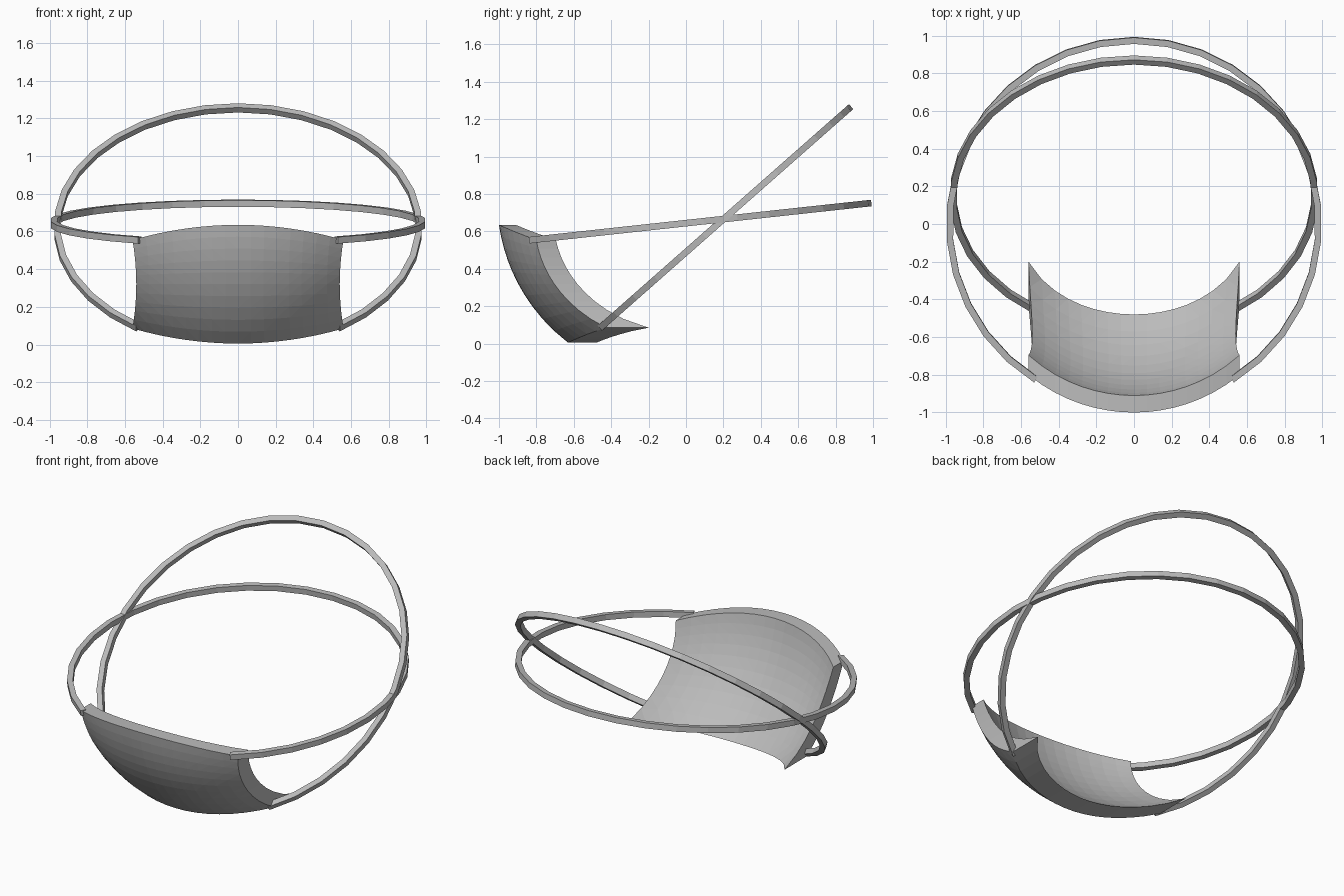
import bpy, bmesh, math

if "Cube" in bpy.data.objects:
    bpy.data.objects.remove(bpy.data.objects["Cube"])

grey = bpy.data.materials.new("plain grey")
grey.diffuse_color = (0.5, 0.5, 0.5, 1)
grey.use_nodes = True
grey.node_tree.nodes["Principled BSDF"].inputs["Base Color"].default_value = grey.diffuse_color


def finish(name, bm):
    bmesh.ops.recalc_face_normals(bm, faces=bm.faces[:])
    mesh = bpy.data.meshes.new(name)
    bm.to_mesh(mesh)
    bm.free()
    mesh.materials.append(grey)
    obj = bpy.data.objects.new(name, mesh)
    bpy.context.collection.objects.link(obj)
    return obj


# Mask shell: a bowed rectangle projected along y onto two spheres
NU, NV = 16, 10
OUTER = (-0.045, 0.772, 0.965)   # centre y, centre z, radius
INNER = (0.005, 0.798, 0.9295)


def shell_point(i, j, sphere):
    u, v = 2 * i / NU - 1, 2 * j / NV - 1
    x = 0.56 * u * (1 - 0.036 * (1 - v * v))
    z = 0.32 + v * (0.235 + 0.08 * (1 - u * u))
    cy, cz, r = sphere
    return x, cy - math.sqrt(r * r - x * x - (z - cz) ** 2), z


bm = bmesh.new()
layers = [[[bm.verts.new(shell_point(i, j, s)) for j in range(NV + 1)]
           for i in range(NU + 1)] for s in (OUTER, INNER)]
for g in layers:
    for i in range(NU):
        for j in range(NV):
            bm.faces.new((g[i][j], g[i + 1][j], g[i + 1][j + 1], g[i][j + 1]))
# rim joining the outer and inner skins
rim = ([(i, 0) for i in range(NU)] + [(NU, j) for j in range(NV)]
       + [(i, NV) for i in range(NU, 0, -1)] + [(0, j) for j in range(NV, 0, -1)])
a, b = layers
for (i, j), (k, l) in zip(rim, rim[1:] + rim[:1]):
    bm.faces.new((a[i][j], a[k][l], b[k][l], b[i][j]))
bmesh.ops.triangulate(bm, faces=bm.faces[:])
finish("mask_shell", bm)


# Head straps: tilted square-section arcs whose ends sink into the shell
def strap(name, cy, cz, tilt, radius, end_x, width=0.035, thick=0.034, steps=28):
    half = math.pi - math.asin(end_x / radius)   # angle measured from the back
    c, s = math.cos(tilt), math.sin(tilt)
    bm = bmesh.new()
    rings = []
    for n in range(steps + 1):
        t = -half + 2 * half * n / steps
        ring = []
        for r, h in ((radius, -1), (radius, 1), (radius - thick, 1), (radius - thick, -1)):
            x, p, q = r * math.sin(t), r * math.cos(t), h * width / 2
            ring.append(bm.verts.new((x, cy + p * c - q * s, cz + p * s + q * c)))
        rings.append(ring)
    for p, q in zip(rings, rings[1:]):
        for k in range(4):
            m = (k + 1) % 4
            bm.faces.new((p[k], p[m], q[m], q[k]))
    bm.faces.new(rings[0])
    bm.faces.new(rings[-1])
    finish(name, bm)


strap("lower_strap", 0.0, 0.644, math.radians(6.2), 0.997, 0.53)
strap("upper_strap", 0.15, 0.621, math.radians(41.4), 0.977, 0.54)
